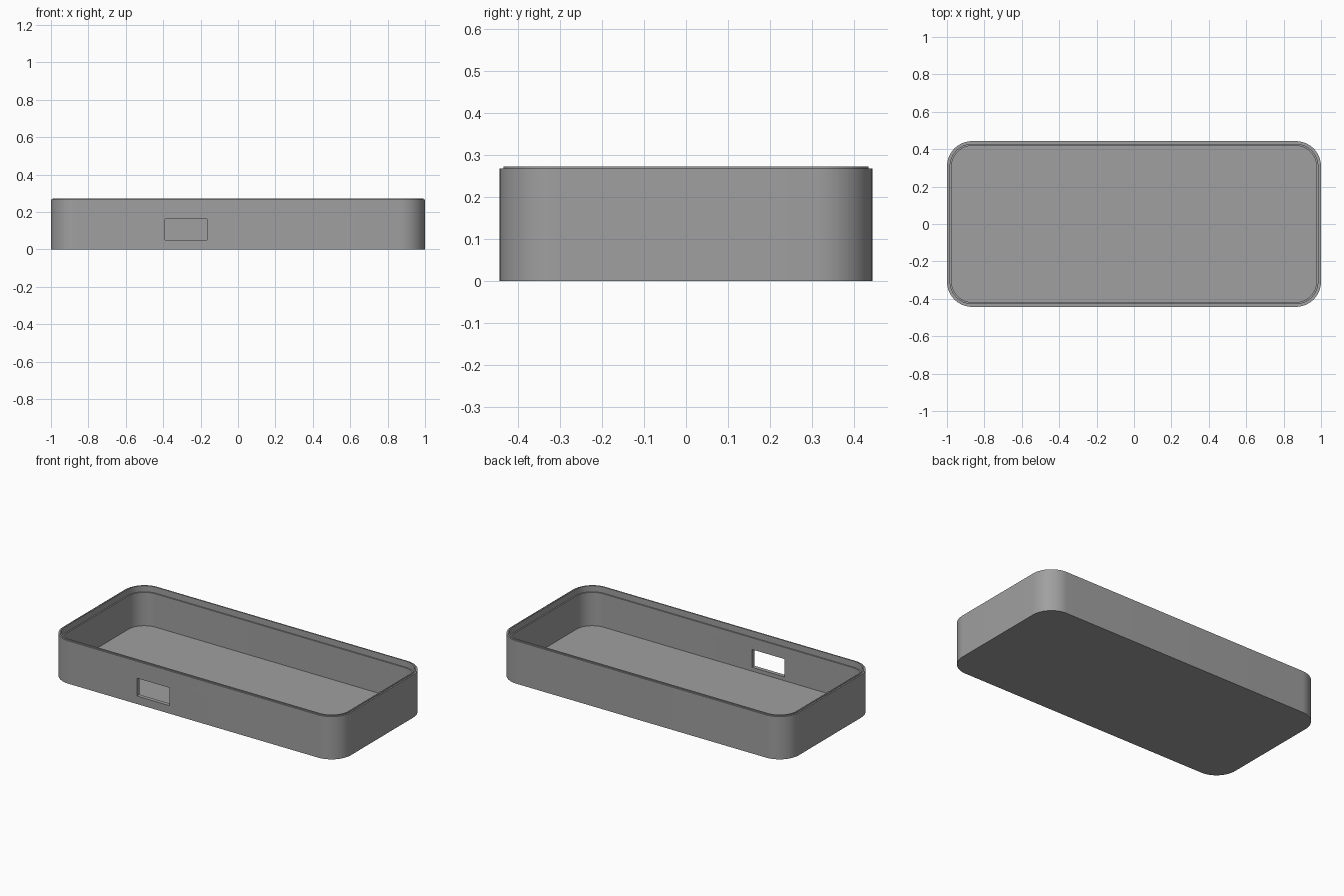
import bpy, bmesh, math

if "Cube" in bpy.data.objects:
    bpy.data.objects.remove(bpy.data.objects["Cube"])

HX, HY, RADIUS, SEG = 1.0, 0.443, 0.135, 16

grey = bpy.data.materials.new("grey plastic")
grey.diffuse_color = (0.35, 0.35, 0.35, 1)
grey.use_nodes = True
grey.node_tree.nodes["Principled BSDF"].inputs["Base Color"].default_value = grey.diffuse_color


def rounded_ring(bm, inset, z):
    """Rounded rectangle loop, moved inward from the outer wall."""
    r = RADIUS - inset
    cx, cy = HX - RADIUS, HY - RADIUS
    ring = []
    for k, (sx, sy) in enumerate([(1, 1), (-1, 1), (-1, -1), (1, -1)]):
        for i in range(SEG + 1):
            a = math.pi / 2 * (k + i / SEG)
            ring.append(bm.verts.new((sx * cx + r * math.cos(a),
                                      sy * cy + r * math.sin(a), z)))
    return ring


# Tray: wall section (inset, height) from the bottom edge over the lip to the floor
section = [(0, 0), (0, 0.268), (0.009, 0.268), (0.009, 0.273),
           (0.017, 0.273), (0.017, 0.235), (0.025, 0.235), (0.025, 0.026)]
bm = bmesh.new()
rings = [rounded_ring(bm, inset, z) for inset, z in section]
for low, high in zip(rings, rings[1:]):
    n = len(low)
    for i in range(n):
        j = (i + 1) % n
        bm.faces.new((low[i], low[j], high[j], high[i]))
bm.faces.new(rings[0][::-1])   # underside
bm.faces.new(rings[-1])        # floor
bmesh.ops.recalc_face_normals(bm, faces=bm.faces)
mesh = bpy.data.meshes.new("tray")
bm.to_mesh(mesh)
bm.free()
mesh.materials.append(grey)
tray = bpy.data.objects.new("tray", mesh)
bpy.context.collection.objects.link(tray)

# Port opening through the front wall
bpy.ops.mesh.primitive_cube_add(size=1, location=(-0.278, -HY, 0.106))
cutter = bpy.context.object
cutter.name = "port_cutter"
cutter.scale = (0.226, 0.12, 0.112)
cutter.hide_render = True
cutter.data.materials.append(grey)

cut = tray.modifiers.new("port", 'BOOLEAN')
cut.operation = 'DIFFERENCE'
cut.solver = 'EXACT'
cut.object = cutter
bpy.ops.object.select_all(action='DESELECT')
tray.select_set(True)
bpy.context.view_layer.objects.active = tray
bpy.ops.object.modifier_apply(modifier=cut.name)
bpy.data.objects.remove(cutter)

# Smooth corners, crisp edges
bpy.ops.object.shade_smooth_by_angle(angle=math.radians(30))
